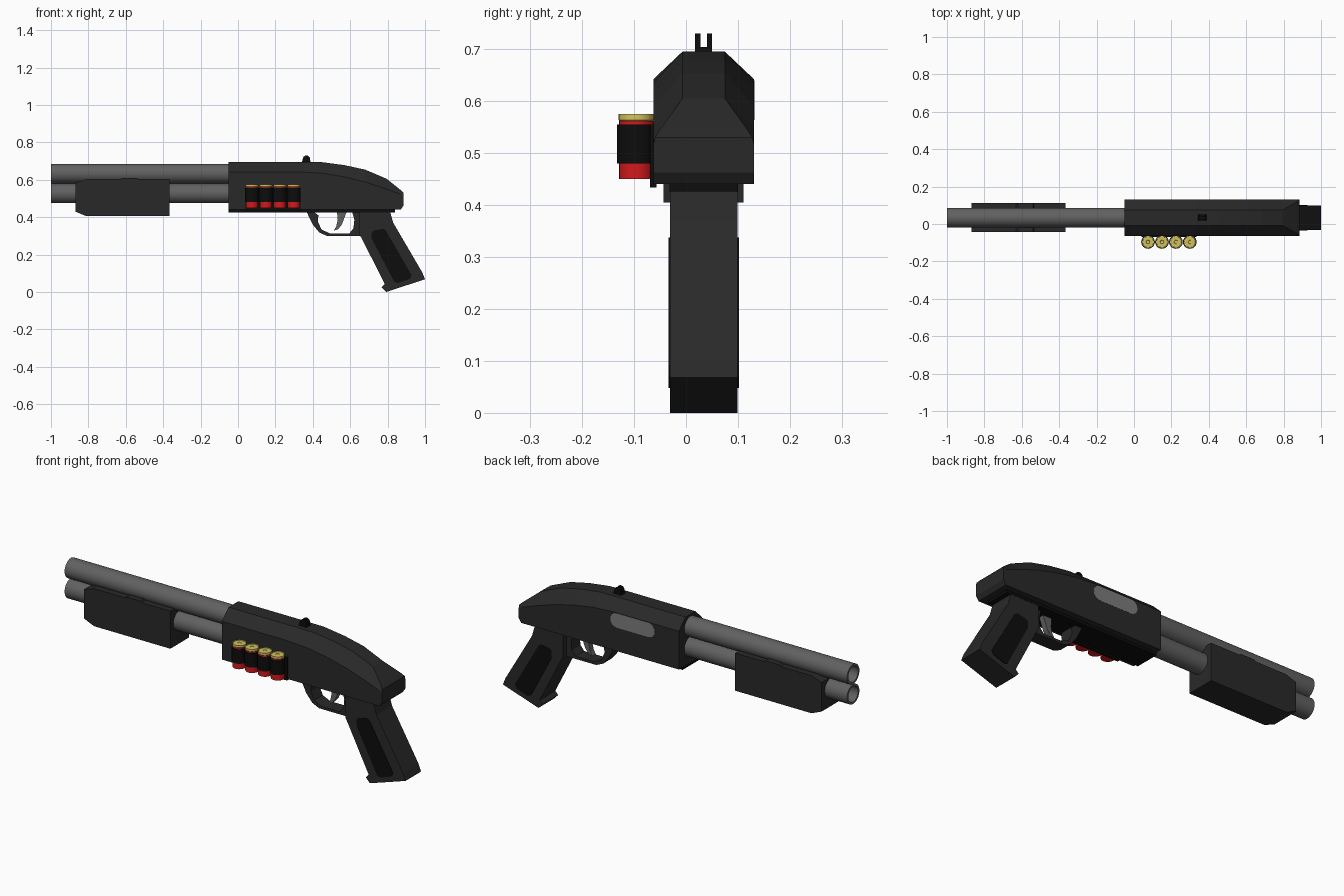
import bpy, bmesh, math

CY = 0.034  # centre plane of the gun; the shells hang off the -y side


def material(name, r, g, b):
    m = bpy.data.materials.new(name)
    m.diffuse_color = (r, g, b, 1)
    return m


DARK = material("dark_polymer", 0.022, 0.022, 0.022)
BLACK = material("black_rubber", 0.004, 0.004, 0.004)
STEEL = material("steel", 0.12, 0.12, 0.12)
BRIGHT = material("bright_steel", 0.2, 0.2, 0.2)
RED = material("red_hull", 0.65, 0.01, 0.012)
BRASS = material("brass", 0.65, 0.55, 0.12)


def finish(name, bm, mat, smooth=False):
    bmesh.ops.recalc_face_normals(bm, faces=bm.faces)
    me = bpy.data.meshes.new(name)
    bm.to_mesh(me)
    bm.free()
    me.materials.append(mat)
    ob = bpy.data.objects.new(name, me)
    bpy.context.collection.objects.link(ob)
    if smooth:
        bpy.ops.object.select_all(action='DESELECT')
        ob.select_set(True)
        bpy.context.view_layer.objects.active = ob
        bpy.ops.object.shade_smooth_by_angle(angle=math.radians(35))
    return ob


def loft(name, rings, mat, smooth=False):
    """Skin a list of equal-length rings and cap both ends."""
    bm = bmesh.new()
    vs = [[bm.verts.new(p) for p in r] for r in rings]
    for a, b in zip(vs, vs[1:]):
        for i in range(len(a)):
            j = (i + 1) % len(a)
            bm.faces.new((a[i], a[j], b[j], b[i]))
    bm.faces.new(vs[0])
    bm.faces.new(vs[-1])
    return finish(name, bm, mat, smooth)


def slab(name, pts, half, mat, cy=CY):
    """Extrude an x-z profile across y."""
    return loft(name, [[(x, y, z) for x, z in pts] for y in (cy - half, cy + half)], mat)


def lathe(name, profile, centre, axis, mat, n=24):
    """Revolve (radius, position along axis) pairs about x or z."""
    rings = []
    for r, t in profile:
        ring = []
        for i in range(n):
            a = 2 * math.pi * i / n
            c, s = r * math.cos(a), r * math.sin(a)
            if axis == 'x':
                ring.append((t, centre[0] + c, centre[1] + s))
            else:
                ring.append((centre[0] + c, centre[1] + s, t))
        rings.append(ring)
    return loft(name, rings, mat, True)


# Barrel and magazine tube, bored at the muzzle
for name, z in (("barrel", 0.633), ("magazine_tube", 0.527)):
    lathe(name, [(0.052, 0.0), (0.052, -1), (0.041, -1), (0.041, -0.1)], (CY, z), 'x', STEEL, 32)

# Receiver: chamfered section that sweeps down to the rear
W, H = 0.097, 0.041
sections = [  # x, bottom z, shoulder z, top z, half-width of top
    (-0.05, 0.44, 0.642, 0.695, H), (0.33, 0.44, 0.642, 0.695, H),
    (0.45, 0.44, 0.635, 0.694, H), (0.57, 0.44, 0.615, 0.678, H),
    (0.68, 0.44, 0.588, 0.654, H), (0.795, 0.44, 0.55, 0.605, H),
    (0.87, 0.44, 0.522, 0.545, 0.084), (0.885, 0.463, 0.515, 0.53, 0.094)]
loft("receiver", [[(x, CY - W, b), (x, CY + W, b), (x, CY + W, s), (x, CY + h, t),
                   (x, CY - h, t), (x, CY - W, s)] for x, b, s, t, h in sections], DARK)
slab("receiver_floor", [(-0.05, 0.426), (0.84, 0.426), (0.84, 0.442), (-0.05, 0.442)], 0.066, BLACK)

# Ejection port on the far side
port = []
for cx, start in ((0.312, -90), (0.128, 90)):
    for i in range(9):
        a = math.radians(start + i * 22.5)
        port.append((cx + 0.038 * math.cos(a), 0.602 + 0.038 * math.sin(a)))
slab("ejection_port", port, 0.004, BRIGHT, CY + W - 0.003)

# Pump fore-end
slab("fore_end", [(-0.87, 0.43), (-0.81, 0.405), (-0.365, 0.405), (-0.365, 0.603),
                  (-0.535, 0.603), (-0.54, 0.61), (-0.62, 0.61), (-0.63, 0.603),
                  (-0.81, 0.603), (-0.87, 0.583)], 0.077, DARK)

# Trigger guard and trigger
slab("trigger_guard", [(0.365, 0.432), (0.40, 0.36), (0.435, 0.318), (0.475, 0.30), (0.66, 0.30),
                       (0.68, 0.432), (0.61, 0.432), (0.622, 0.385), (0.617, 0.34), (0.596, 0.314),
                       (0.49, 0.314), (0.446, 0.334), (0.427, 0.377), (0.43, 0.41), (0.40, 0.432)],
     0.036, DARK)
slab("trigger", [(0.53, 0.432), (0.532, 0.38), (0.525, 0.35), (0.512, 0.328), (0.535, 0.335),
                 (0.555, 0.36), (0.57, 0.40), (0.582, 0.432)], 0.014, STEEL)

# Pistol grip with raised side panels
slab("grip", [(0.65, 0.432), (0.65, 0.305), (0.662, 0.285), (0.785, 0.043), (0.768, 0.025),
              (0.792, 0.0), (1.0, 0.068), (0.985, 0.105), (0.83, 0.37), (0.812, 0.432)], 0.065, DARK)
slab("grip_panels", [(0.715, 0.315), (0.725, 0.328), (0.775, 0.338), (0.79, 0.33), (0.928, 0.09),
                     (0.918, 0.07), (0.855, 0.048), (0.835, 0.055), (0.715, 0.285)], 0.068, BLACK)

# Rear sight: base and two round-topped posts
slab("sight_base", [(0.34, 0.69), (0.39, 0.69), (0.385, 0.704), (0.345, 0.704)], 0.0165, BLACK)
post = [(0.345, 0.69), (0.387, 0.69)] + [
    (0.366 + 0.02 * math.cos(math.pi * i / 8), 0.71 + 0.02 * math.sin(math.pi * i / 8)) for i in range(9)]
for side in (-1, 1):
    slab("sight_post", post, 0.005, BLACK, CY + side * 0.0115)

# Spare shells in a side carrier
SY = -0.096
for i in range(4):
    c = (0.075 + 0.0745 * i, SY)
    lathe("shell_hull", [(0.033, 0.45), (0.033, 0.562)], c, 'z', RED)
    lathe("shell_brass", [(0.031, 0.56), (0.034, 0.564), (0.034, 0.575), (0.030, 0.575),
                          (0.029, 0.573), (0.010, 0.573), (0.009, 0.571)], c, 'z', BRASS)
    lathe("shell_loop", [(0.0365, 0.48), (0.0365, 0.555)], c, 'z', BLACK)
slab("carrier_plate", [(0.04, 0.434), (0.335, 0.434), (0.335, 0.555), (0.04, 0.555)], 0.006, BLACK, CY - W)
